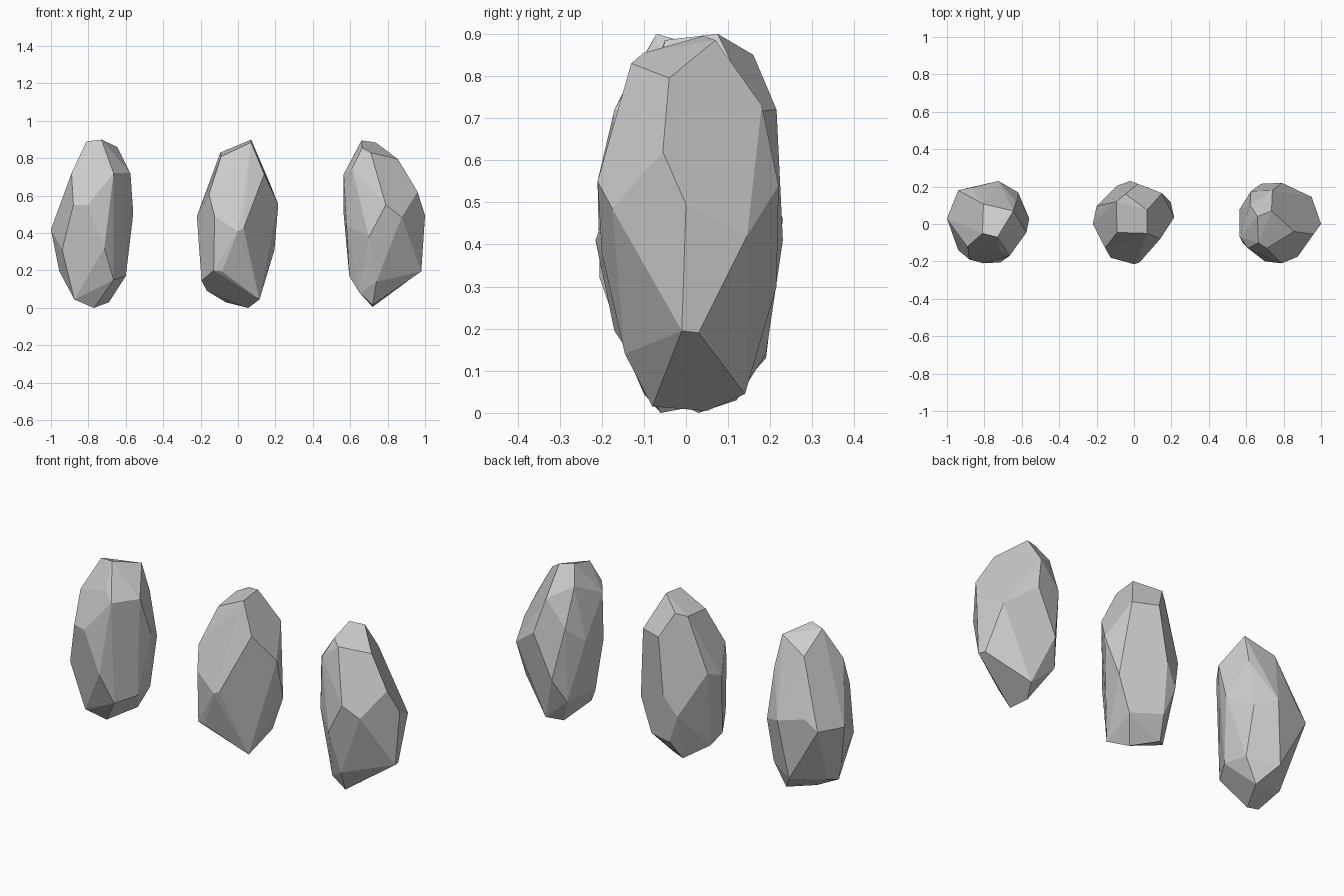
import bpy, bmesh, math


def faceted_rock(name, corners):
    """Wrap the key corners of a chipped rock in a hull and merge nearly flat facets."""
    mesh = bpy.data.meshes.new(name)
    bm = bmesh.new()
    for co in corners:
        bm.verts.new(co)
    hull = bmesh.ops.convex_hull(bm, input=bm.verts)
    loose = {v for v in hull["geom_interior"] + hull["geom_unused"]
             if isinstance(v, bmesh.types.BMVert)}
    bmesh.ops.delete(bm, geom=[v for v in loose if not v.link_faces], context="VERTS")
    bmesh.ops.dissolve_limit(bm, angle_limit=math.radians(7),
                             verts=bm.verts, edges=bm.edges)
    bmesh.ops.recalc_face_normals(bm, faces=bm.faces)
    bm.to_mesh(mesh)
    bm.free()
    obj = bpy.data.objects.new(name, mesh)
    bpy.context.collection.objects.link(obj)
    return obj


# left rock: crown, shoulders, waist, base
faceted_rock("left_rock", [
    (-.81, -.05, .89), (-.73, -.07, .90), (-.645, .07, .86), (-.805, .107, .79),
    (-.715, -.145, .77), (-.665, -.17, .72), (-.575, -.045, .72), (-.89, -.12, .72),
    (-.63, .12, .69), (-.88, -.19, .55), (-.805, -.21, .55), (-.56, .03, .505),
    (-1, .03, .42), (-.94, .18, .43), (-.87, .195, .49), (-.725, .23, .46),
    (-.62, .17, .42), (-.94, -.14, .31), (-.715, -.205, .32), (-.665, -.145, .15),
    (-.60, -.03, .17), (-.62, .11, .16), (-.955, -.01, .195), (-.77, .19, .13),
    (-.90, .03, .10), (-.875, -.10, .045), (-.77, -.06, 0), (-.69, .10, .03)])

# middle rock: crown, shoulders, waist, base
faceted_rock("middle_rock", [
    (.07, -.05, .885), (.07, .075, .90), (-.09, -.045, .81), (-.095, .12, .83),
    (-.045, .16, .85), (.15, .165, .715), (.02, .215, .72), (.14, -.08, .715),
    (-.155, -.127, .61), (-.125, -.18, .49), (.215, .035, .555), (-.20, .095, .53),
    (-.22, 0, .49), (0, -.215, .41), (.03, -.205, .425), (-.02, .23, .41),
    (.195, .12, .31), (-.09, .205, .30), (-.13, -.165, .20), (-.085, -.17, .195),
    (-.195, -.045, .145), (-.165, .02, .09), (.13, .12, .12), (-.03, .19, .14),
    (.115, -.07, .045), (-.065, .12, .03), (.055, .03, 0)])

# right rock: crown, shoulders, waist, base
faceted_rock("right_rock", [
    (.66, .04, .895), (.735, .07, .885), (.665, -.10, .855), (.71, -.13, .83),
    (.855, -.04, .795), (.62, .10, .80), (.61, -.13, .745), (.565, -.07, .715),
    (.74, .18, .73), (.625, .175, .59), (.96, -.055, .62), (1, 0, .495),
    (.79, .22, .54), (.95, .145, .42), (.79, -.21, .55), (.875, -.175, .485),
    (.70, -.20, .38), (.58, -.10, .44), (.565, .08, .50), (.68, .215, .30),
    (.98, -.01, .195), (.97, .03, .19), (.74, -.145, .14), (.595, -.05, .17),
    (.63, .15, .17), (.65, -.095, .08), (.72, -.08, .015), (.72, .05, .005),
    (.77, .14, .045)])
